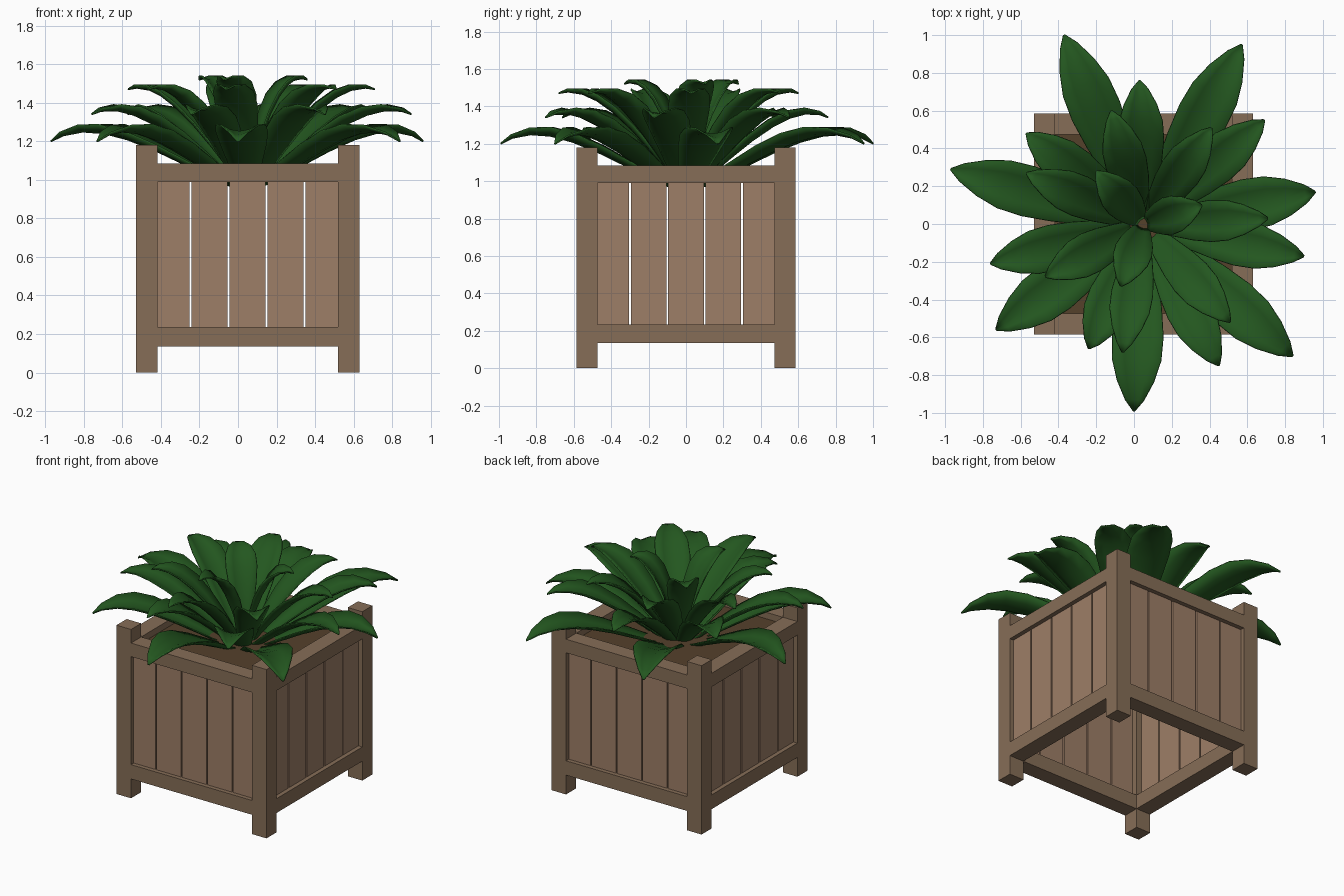
import bpy, bmesh, math
from mathutils import Vector

if "Cube" in bpy.data.objects:
    bpy.data.objects.remove(bpy.data.objects["Cube"])

CX, HX, HY, P = 0.05, 0.58, 0.585, 0.112   # box centre x, half sizes, post width


def material(name, rgb):
    m = bpy.data.materials.new(name)
    m.diffuse_color = (*rgb, 1)
    m.use_nodes = True
    m.node_tree.nodes["Principled BSDF"].inputs["Base Color"].default_value = m.diffuse_color
    return m


FRAME = material("frame_wood", (0.24, 0.155, 0.095))
SLAT = material("slat_wood", (0.34, 0.21, 0.135))
SOIL = material("soil", (0.09, 0.052, 0.024))
LEAF = material("leaf", (0.017, 0.095, 0.014))


def finish(bm, name, mat):
    me = bpy.data.meshes.new(name)
    bm.to_mesh(me)
    bm.free()
    me.materials.append(mat)
    ob = bpy.data.objects.new(name, me)
    bpy.context.collection.objects.link(ob)
    return ob


def box(name, lo, hi, mat):
    bm = bmesh.new()
    bmesh.ops.create_cube(bm, size=1)
    lo, hi = Vector(lo), Vector(hi)
    for v in bm.verts:
        v.co = Vector([(lo[i] + hi[i]) / 2 + v.co[i] * (hi[i] - lo[i]) for i in range(3)])
    return finish(bm, name, mat)


def side_box(name, axis, sign, along, depth, z, mat):
    """Box on one wall: range along the wall, depth range inward from the outer face."""
    half = HY if axis == 'x' else HX
    d = sorted(sign * (half - k) for k in depth)
    xr, yr = (along, d) if axis == 'x' else (d, along)
    return box(name, (CX + xr[0], yr[0], z[0]), (CX + xr[1], yr[1], z[1]), mat)


# Corner posts
for sx in (-1, 1):
    for sy in (-1, 1):
        x = sorted((sx * HX, sx * (HX - P)))
        y = sorted((sy * HY, sy * (HY - P)))
        box("corner_post", (CX + x[0], y[0], 0), (CX + x[1], y[1], 1.18), FRAME)

# Rails and slats on the four walls
for axis, half, pitch in (('x', HX, 0.197), ('y', HY, 0.2)):
    for sign, side in ((-1, "a"), (1, "b")):
        run = (-(half - P), half - P)
        side_box(f"bottom_rail_{axis}{side}", axis, sign, run, (0, P), (0.135, 0.235), FRAME)
        side_box(f"top_rail_{axis}{side}", axis, sign, run, (0, P), (0.99, 1.085), FRAME)
        for i in range(-2, 3):
            a, b = pitch * i - pitch / 2 + 0.005, pitch * i + pitch / 2 - 0.005
            a, b = max(a, run[0] - 0.02), min(b, run[1] + 0.02)
            side_box(f"slat_{axis}{side}", axis, sign, (a, b), (0.03, 0.07), (0.2, 1.02), SLAT)

# Soil
box("soil", (CX - HX + P, -HY + P, 1.0), (CX + HX - P, HY - P, 1.04), SOIL)

# Leaves: pointed, channelled blades following a drooping curve
WIDTH = ((0, .35), (.12, .5), (.25, .68), (.4, .88), (.55, 1), (.68, .96), (.8, .72), (.92, .36), (1, .04))


def bezier(p, t):
    s = 1 - t
    return p[0] * s**3 + 3 * p[1] * s * s * t + 3 * p[2] * s * t * t + p[3] * t**3


def leaf(name, tip, curve, width):
    d = Vector((tip[0] - CX, tip[1], 0))
    reach = d.length
    d.normalize()
    side = Vector((-d.y, d.x, 0))
    pts = [Vector((c[0] * reach, c[1])) for c in curve]
    bm = bmesh.new()
    rows = []
    for t, w in WIDTH:
        c = bezier(pts, t)
        g = bezier(pts, min(t + .01, 1)) - bezier(pts, min(t + .01, 1) - .02)
        g.normalize()
        normal = d * -g.y + Vector((0, 0, g.x))
        mid = Vector((CX, 0, c.y)) + d * c.x
        rows.append([bm.verts.new(mid + side * (u * w * width) + normal * (u * u * .35 * w * width))
                     for u in (-1, -.5, 0, .5, 1)])
    for r, q in zip(rows, rows[1:]):
        for i in range(4):
            f = bm.faces.new((r[i], q[i], q[i + 1], r[i + 1]))
            f.smooth = True
    bmesh.ops.recalc_face_normals(bm, faces=bm.faces)
    ob = finish(bm, name, LEAF)
    s = ob.modifiers.new("thickness", 'SOLIDIFY')
    s.thickness = 0.008
    s.offset = 0


TIERS = {
    "outer_leaf": (.135, ((.05, .95), (.4, 1.1), (.75, 1.36), (1, 1.2)),
                   ((-.37, 1.0), (.57, .95), (.96, .17), (.84, -.7), (0, -.99), (-.73, -.56), (-.97, .29))),
    "middle_leaf": (.12, ((.05, .95), (.4, 1.18), (.75, 1.44), (1, 1.34)),
                    ((.03, .76), (.69, .55), (.9, -.17), (.45, -.75), (-.24, -.66), (-.76, -.21), (-.57, .48))),
    "upper_leaf": (.11, ((.05, .97), (.35, 1.23), (.7, 1.53), (1, 1.47)),
                   ((.41, .51), (.71, .03), (.51, -.52), (-.06, -.68), (-.47, -.28), (-.57, .27), (-.12, .6))),
    "heart_leaf": (.1, ((.05, 1.0), (.25, 1.33), (.6, 1.57), (1, 1.52)),
                   ((-.07, -.33), (.36, .1), (-.2, .28))),
}
for name, (width, curve, tips) in TIERS.items():
    for tip in tips:
        leaf(name, tip, curve, width)
